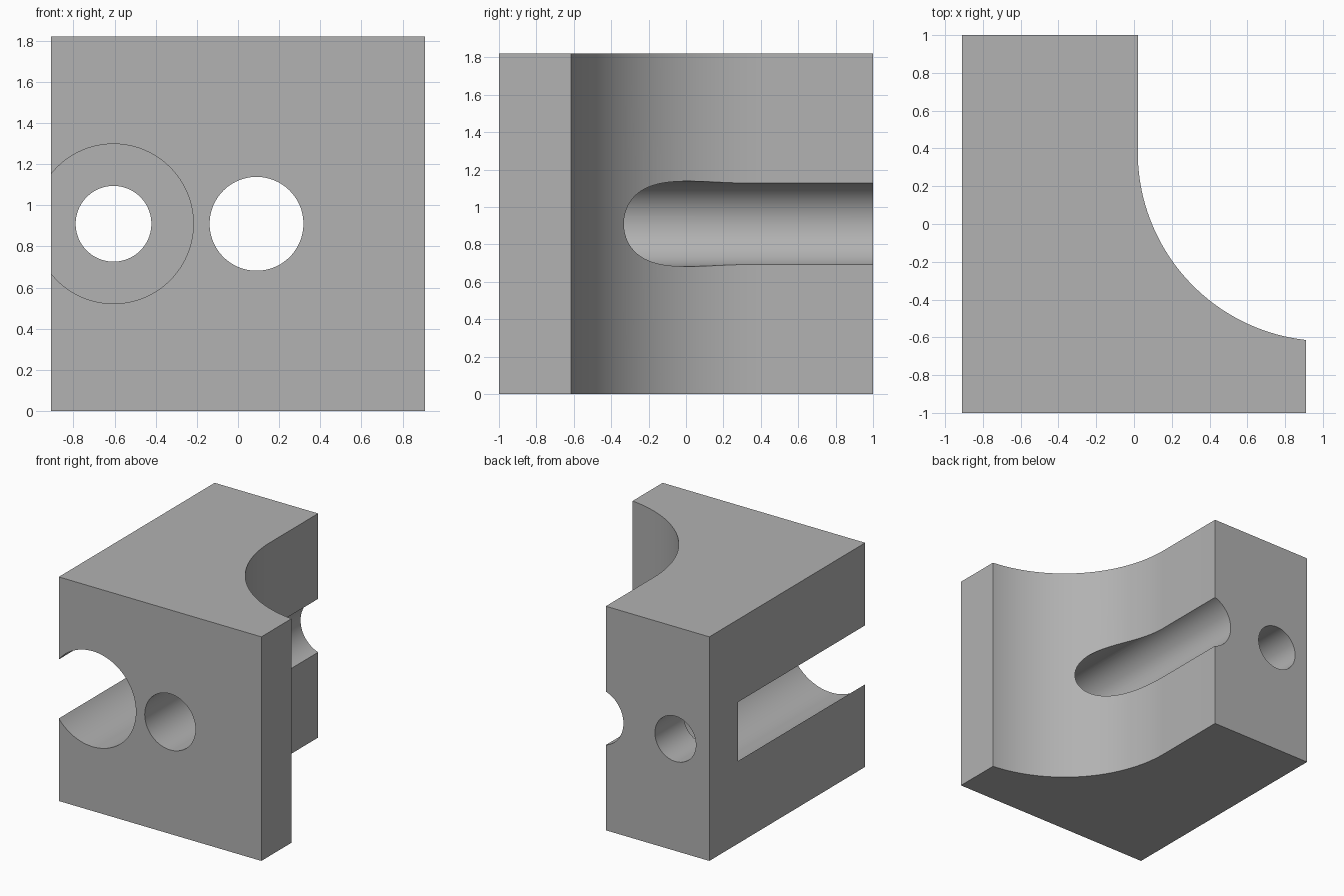
import bpy
import bmesh
import math
from mathutils import Matrix, Vector

if "Cube" in bpy.data.objects:
    bpy.data.objects.remove(bpy.data.objects["Cube"], do_unlink=True)

HALF_X, HEIGHT = 0.91, 1.82
MID_Z = HEIGHT / 2

grey = bpy.data.materials.new("plain_grey")
grey.use_nodes = True
colour = (0.445, 0.445, 0.445, 1)
grey.diffuse_color = colour
grey.node_tree.nodes["Principled BSDF"].inputs["Base Color"].default_value = colour


def add_object(name, bm):
    bmesh.ops.recalc_face_normals(bm, faces=bm.faces[:])
    mesh = bpy.data.meshes.new(name)
    bm.to_mesh(mesh)
    bm.free()
    obj = bpy.data.objects.new(name, mesh)
    bpy.context.collection.objects.link(obj)
    obj.data.materials.append(grey)
    return obj


# Block: plan profile with a concave quarter sweep, extruded upward
centre, radius = Vector((1.02, 0.38)), 1.0
end_angle = math.pi + math.acos((centre.x - HALF_X) / radius)
steps = 64
profile = [(HALF_X, -1), (-HALF_X, -1), (-HALF_X, 1), (centre.x - radius, 1)]
for i in range(steps + 1):
    a = math.pi + (end_angle - math.pi) * i / steps
    profile.append((centre.x + radius * math.cos(a), centre.y + radius * math.sin(a)))

bm = bmesh.new()
base = bm.faces.new([bm.verts.new((x, y, 0)) for x, y in profile])
top = bmesh.ops.extrude_face_region(bm, geom=[base])["geom"]
bmesh.ops.translate(bm, vec=(0, 0, HEIGHT),
                    verts=[g for g in top if isinstance(g, bmesh.types.BMVert)])
block = add_object("bracket_block", bm)


# Bores running front to back
def bore(name, x, r, y0, y1):
    bm = bmesh.new()
    place = Matrix.Translation((x, (y0 + y1) / 2, MID_Z)) @ Matrix.Rotation(math.pi / 2, 4, "X")
    bmesh.ops.create_cone(bm, cap_ends=True, segments=96, radius1=r, radius2=r,
                          depth=y1 - y0, matrix=place)
    cutter = add_object(name, bm)
    cutter.hide_render = True
    cut = block.modifiers.new(name, "BOOLEAN")
    cut.operation = "DIFFERENCE"
    cut.solver = "EXACT"
    cut.object = cutter
    return cutter


cutters = [
    bore("counterbore_cutter", -0.605, 0.388, -1.2, 0.63),
    bore("bolt_hole_cutter", -0.605, 0.184, -1.3, 1.2),
    bore("rod_channel_cutter", 0.09, 0.228, -1.2, 1.2),
]

# Apply the cuts, then drop the cutters
bpy.context.view_layer.update()
evaluated = block.evaluated_get(bpy.context.evaluated_depsgraph_get())
block.data = bpy.data.meshes.new_from_object(evaluated)
block.modifiers.clear()
for cutter in cutters:
    bpy.data.objects.remove(cutter, do_unlink=True)

# Smooth curved walls, keep hard edges
bpy.ops.object.select_all(action="DESELECT")
block.select_set(True)
bpy.context.view_layer.objects.active = block
bpy.ops.object.shade_smooth_by_angle(angle=math.radians(30))
